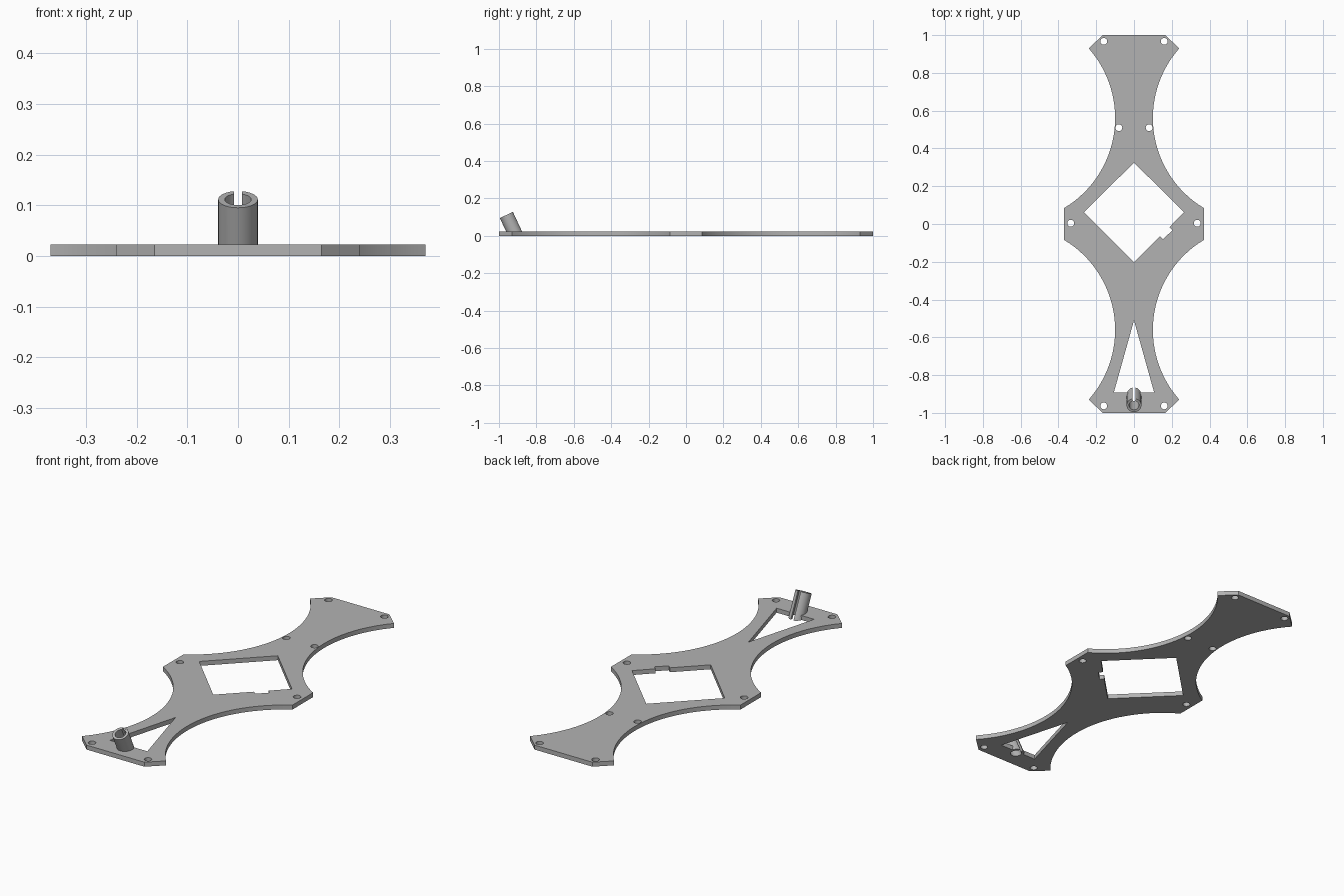
import bpy, bmesh, math
from mathutils import Matrix, Vector

if "Cube" in bpy.data.objects:
    bpy.data.objects.remove(bpy.data.objects["Cube"])

THICK = 0.023
grey = bpy.data.materials.new("plain grey")
grey.use_nodes = True
colour = (0.45, 0.45, 0.45, 1)
grey.diffuse_color = colour
grey.node_tree.nodes["Principled BSDF"].inputs["Base Color"].default_value = colour


def prism(name, outline, z0, z1, matrix=Matrix()):
    """Solid made by extruding a flat outline from z0 to z1."""
    bm = bmesh.new()
    face = bm.faces.new([bm.verts.new((x, y, z0)) for x, y in outline])
    top = bmesh.ops.extrude_face_region(bm, geom=[face])["geom"]
    bmesh.ops.translate(bm, vec=(0, 0, z1 - z0),
                        verts=[v for v in top if isinstance(v, bmesh.types.BMVert)])
    bmesh.ops.recalc_face_normals(bm, faces=bm.faces)
    bm.transform(matrix)
    mesh = bpy.data.meshes.new(name)
    bm.to_mesh(mesh)
    bm.free()
    mesh.materials.append(grey)
    obj = bpy.data.objects.new(name, mesh)
    bpy.context.collection.objects.link(obj)
    return obj


def circle(x, y, r, n=32):
    return [(x + r * math.cos(math.tau * i / n), y + r * math.sin(math.tau * i / n))
            for i in range(n)]


def cut(obj, cutters):
    """Subtract each cutter from the object and bake the result."""
    for c in cutters:
        c.hide_render = True
        mod = obj.modifiers.new("cut", "BOOLEAN")
        mod.operation = "DIFFERENCE"
        mod.solver = "EXACT"
        mod.object = c
    bpy.context.view_layer.update()
    graph = bpy.context.evaluated_depsgraph_get()
    mesh = bpy.data.meshes.new_from_object(obj.evaluated_get(graph))
    obj.modifiers.clear()
    obj.data = mesh


def smooth(obj):
    bpy.ops.object.select_all(action="DESELECT")
    obj.select_set(True)
    bpy.context.view_layer.objects.active = obj
    bpy.ops.object.shade_smooth_by_angle(angle=math.radians(30))


# Plate outline: one quarter with a concave waist, mirrored both ways
centre, flare, side = Vector((0.656, 0.561)), Vector((0.24, 0.93)), Vector((0.37, 0.085))
a0 = math.atan2(*(flare - centre).yx)
a1 = math.atan2(*(side - centre).yx) + math.tau
radius = (flare - centre).length
STEPS = 32
quarter = [(0.165, 1.0), tuple(flare)]
for i in range(1, STEPS):
    a = a0 + (a1 - a0) * i / STEPS
    quarter.append((centre.x + radius * math.cos(a), centre.y + radius * math.sin(a)))
quarter.append(tuple(side))
half = quarter + [(x, -y) for x, y in reversed(quarter)]
outline = half + [(-x, y) for x, y in reversed(half)]
plate = prism("base_plate", outline, 0, THICK)

# Openings: notched diamond window, triangular window and screw holes
low, high = -0.1, 0.1
diamond = [(0, 0.325), (-0.265, 0.062), (0, -0.202), (0.138, -0.065), (0.154, -0.081),
           (0.203, -0.033), (0.187, -0.017), (0.265, 0.062)]
triangle = [(0, -0.51), (-0.107, -0.893), (0.107, -0.893)]
cutters = [prism("diamond_cutter", diamond, low, high),
           prism("triangle_cutter", triangle, low, high)]
for x, y in [(0.16, 0.967), (0.08, 0.51), (0.335, 0.004), (0.16, -0.963)]:
    for s in (-1, 1):
        cutters.append(prism("hole_cutter", circle(s * x, y, 0.018), low, high))

# Leaning split tube near the front edge
lean = Matrix.Translation((0, -0.908, 0)) @ Matrix.Rotation(math.radians(25), 4, "X")
tube = prism("antenna_tube", circle(0, 0, 0.039, 48), -0.05, 0.123, lean)
bore = prism("bore_cutter", circle(0, 0, 0.026, 48), -0.2, 0.2, lean)
slot = prism("slot_cutter", [(-0.008, 0), (0.008, 0), (0.008, 0.08), (-0.008, 0.08)],
             -0.2, 0.2, lean)
below = prism("floor_cutter", [(-0.2, -1.2), (0.2, -1.2), (0.2, -0.6), (-0.2, -0.6)], -0.3, 0)

cut(plate, cutters + [bore])
cut(tube, [bore, slot, below])
for c in cutters + [bore, slot, below]:
    bpy.data.objects.remove(c)
for part in (plate, tube):
    smooth(part)
